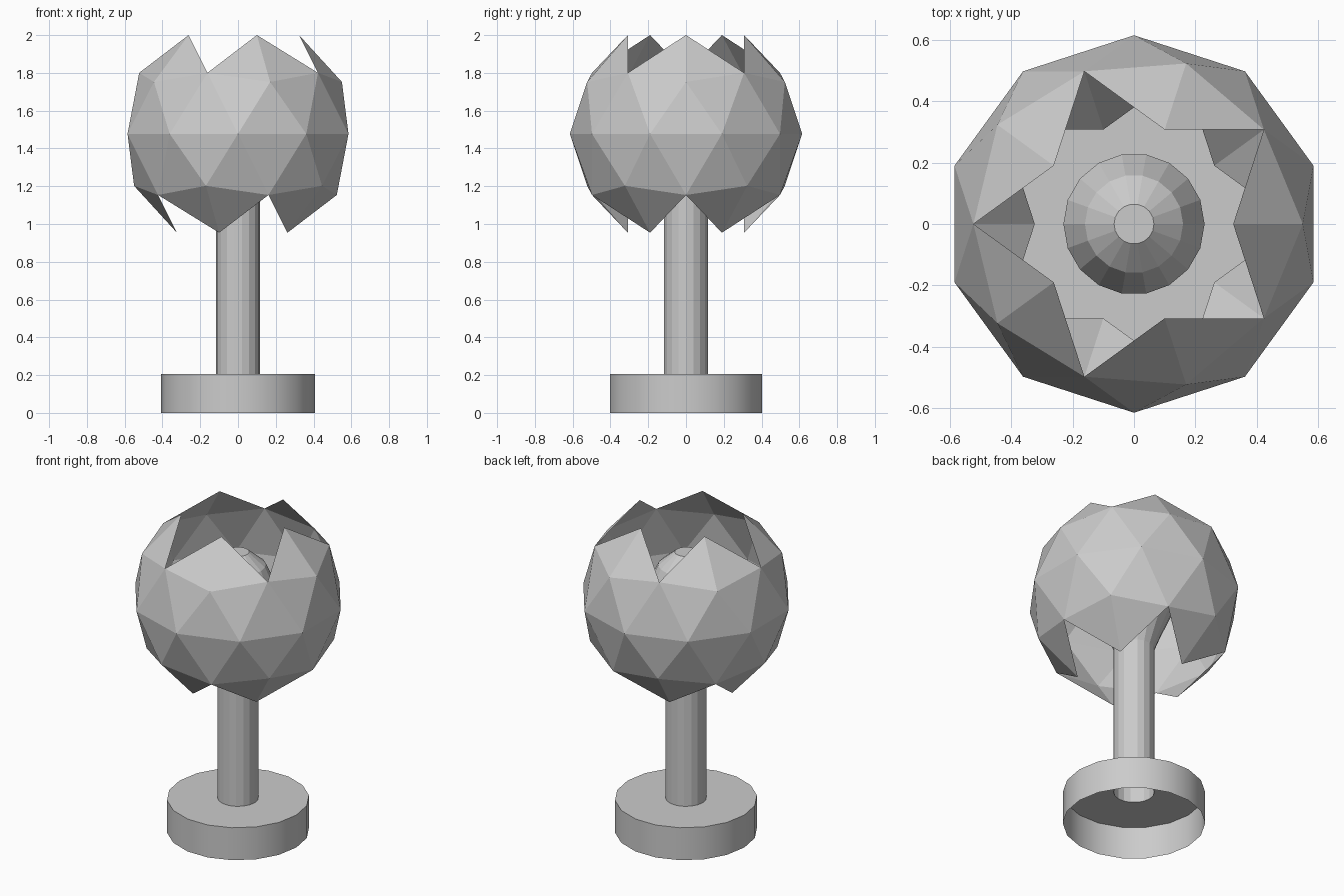
import bpy
import bmesh
from math import cos, sin, tau

cube = bpy.data.objects.get("Cube")
if cube:
    bpy.data.objects.remove(cube, do_unlink=True)

SIDES = 18
SHELL_R = 0.615
SHELL_Z = 1.477

grey = bpy.data.materials.new("plain_grey")
grey.use_nodes = True
grey.diffuse_color = (0.6, 0.6, 0.6, 1)
grey.node_tree.nodes["Principled BSDF"].inputs["Base Color"].default_value = grey.diffuse_color


def finish(bm, name):
    mesh = bpy.data.meshes.new(name)
    bm.to_mesh(mesh)
    bm.free()
    mesh.materials.append(grey)
    obj = bpy.data.objects.new(name, mesh)
    bpy.context.collection.objects.link(obj)
    return obj


def lathe(name, profile, cap=False):
    """Revolve (radius, height) points, listed from bottom to top, around z."""
    bm = bmesh.new()
    rings = [[bm.verts.new((r * cos(tau * i / SIDES), r * sin(tau * i / SIDES), z))
              for i in range(SIDES)] for r, z in profile]
    for low, high in zip(rings, rings[1:]):
        for i in range(SIDES):
            j = (i + 1) % SIDES
            bm.faces.new((low[i], low[j], high[j], high[i]))
    if cap:
        bm.faces.new(rings[-1])
    return finish(bm, name)


# Hollow foot, open below, with a hole where the stem joins
base = lathe("base", [(0.408, 0), (0.408, 0.205), (0.117, 0.205)])
bpy.ops.object.select_all(action="DESELECT")
base.select_set(True)
bpy.context.view_layer.objects.active = base
bpy.ops.object.shade_smooth_by_angle()

# Open tube and the faceted bulb on top of it
lathe("stem", [(0.117, 0.205), (0.117, 1.15)])
lathe("bulb", [(0.117, 1.15), (0.16, 1.26), (0.23, 1.42), (0.23, 1.53),
               (0.16, 1.68), (0.065, 1.76)], cap=True)

# Faceted globe with star-shaped openings at both poles
bm = bmesh.new()
bmesh.ops.create_icosphere(bm, subdivisions=2, radius=SHELL_R)
polar = [f for f in bm.faces if abs(f.calc_center_median().z) > 0.67 * SHELL_R]
bmesh.ops.delete(bm, geom=polar, context="FACES")
bmesh.ops.translate(bm, verts=bm.verts, vec=(0, 0, SHELL_Z))
finish(bm, "globe_shade")
